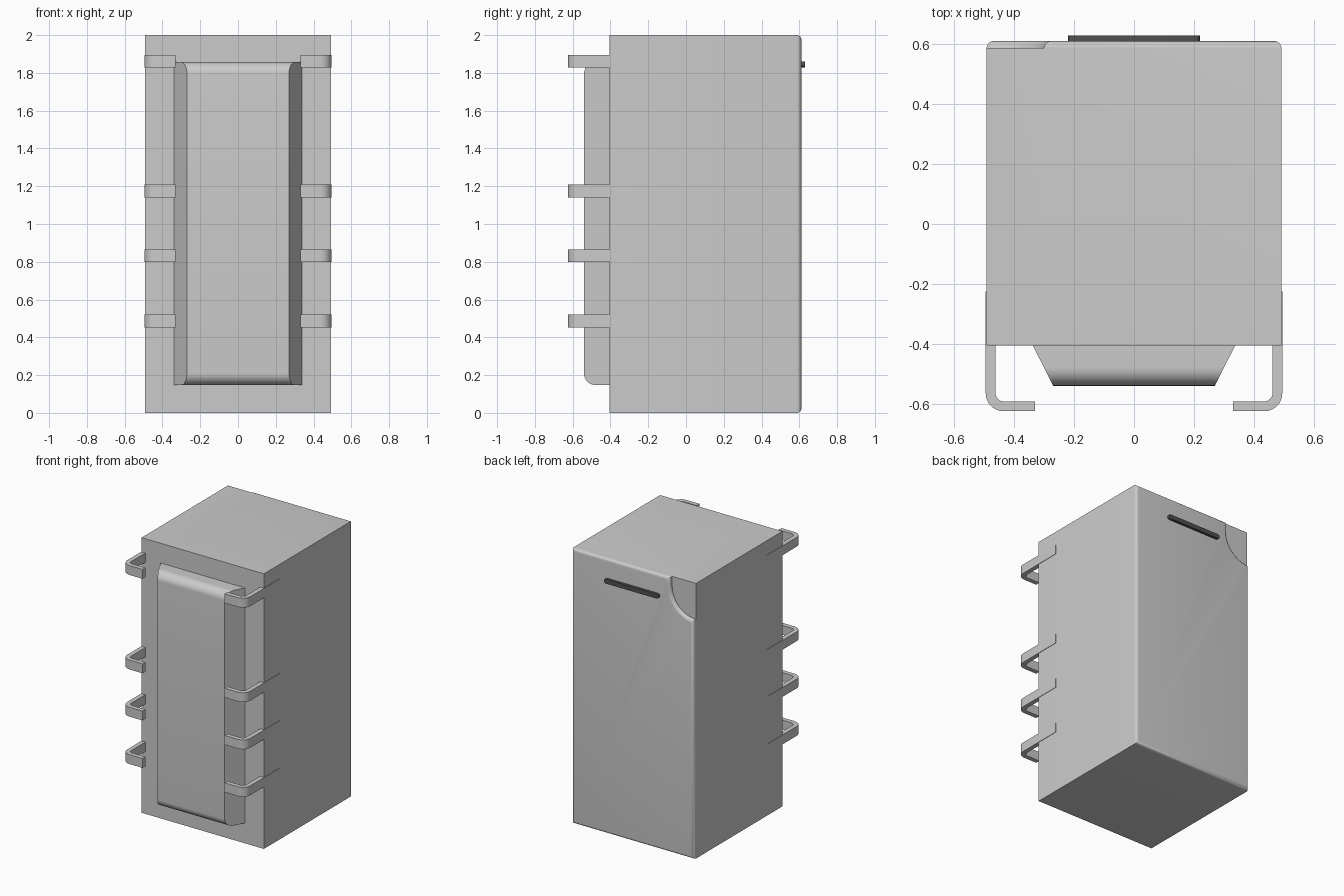
import bpy, bmesh
from math import sin, cos, pi, sqrt, acos

if "Cube" in bpy.data.objects:
    bpy.data.objects.remove(bpy.data.objects["Cube"])

W, H = 0.492, 2.0             # body half width and height
Y_FRONT, Y_STEP = -0.405, 0.587
FILLET = 0.024


def finish(name, bm, smooth=True):
    bmesh.ops.remove_doubles(bm, verts=bm.verts, dist=1e-5)
    bmesh.ops.recalc_face_normals(bm, faces=bm.faces)
    mesh = bpy.data.meshes.new(name)
    bm.to_mesh(mesh)
    bm.free()
    ob = bpy.data.objects.new(name, mesh)
    bpy.context.collection.objects.link(ob)
    if smooth:
        bpy.ops.object.select_all(action='DESELECT')
        ob.select_set(True)
        bpy.context.view_layer.objects.active = ob
        bpy.ops.object.shade_smooth_by_angle(angle=0.6)
    return ob


def loft(bm, rings, cap_start=True, cap_end=True):
    loops = [[bm.verts.new(p) for p in ring] for ring in rings]
    n = len(loops[0])
    for a, b in zip(loops, loops[1:]):
        for i in range(n):
            j = (i + 1) % n
            bm.faces.new((a[i], a[j], b[j], b[i]))
    if cap_start:
        bm.faces.new(loops[0])
    if cap_end:
        bm.faces.new(loops[-1])


def arc(cx, cy, r, a0, a1, n=8):
    return [(cx + r * cos(a0 + (a1 - a0) * i / n),
             cy + r * sin(a0 + (a1 - a0) * i / n)) for i in range(n + 1)]


# Body: box with a raised, rounded back plate that leaves a corner notch
NOTCH_R, NOTCH_Z = 0.192, 1.93


def notch_edge(d):
    r = NOTCH_R + d
    return [(-W + r, H - d)] + arc(-W, NOTCH_Z, r, 0, -acos(d / r), 16)


def plate_outline(d):
    return [(-W + d, d), (W - d, d), (W - d, H - d)] + notch_edge(d)


def at_y(points, y):
    return [(x, y, z) for x, z in points]


bm = bmesh.new()
box = [(-W, 0), (W, 0), (W, H), (-W + NOTCH_R, H), (-W, H), (-W, NOTCH_Z - NOTCH_R)]
loft(bm, [at_y(box, Y_FRONT), at_y(box, Y_STEP)], cap_end=False)
bm.faces.new([bm.verts.new(p) for p in at_y([(-W, H)] + notch_edge(0), Y_STEP)])
steps = [i / 6 * pi / 2 for i in range(7)]
loft(bm, [at_y(plate_outline(FILLET * (1 - cos(t))), Y_STEP + FILLET * sin(t))
          for t in steps], cap_start=False)
finish("relay_body", bm)

# Front ridge: rounded top and bottom, slanted sides
R, Y_RIDGE, Z0, Z1 = 0.062, -0.54, 0.147, 1.857
profile = ([(Y_FRONT, Z0)] + arc(Y_RIDGE + R, Z0 + R, R, -pi / 2, -pi, 10)
           + arc(Y_RIDGE + R, Z1 - R, R, pi, pi / 2, 10) + [(Y_FRONT, Z1)])
bm = bmesh.new()
loft(bm, [[(s * (0.338 - 0.068 * (Y_FRONT - y) / 0.135), y, z) for y, z in profile]
          for s in (-1, 1)])
finish("front_ridge", bm)

# Bent terminal pins, four per side
X_OUT, T, Y_TIP, RO = 0.495, 0.033, -0.625, 0.06
pin = ([(X_OUT - T, -0.225), (X_OUT, -0.225)]
       + arc(X_OUT - RO, Y_TIP + RO, RO, 0, -pi / 2)
       + [(0.33, Y_TIP), (0.33, Y_TIP + T)]
       + arc(X_OUT - RO, Y_TIP + RO, RO - T, -pi / 2, 0))
for i, z in enumerate((0.487, 0.832, 1.175, 1.862)):
    for side, s in (("left", -1), ("right", 1)):
        bm = bmesh.new()
        loft(bm, [[(s * x, y, z + dz) for x, y in pin] for dz in (-0.034, 0.034)])
        finish(f"{side}_pin_{i + 1}", bm)

# Dark raised orientation bar on the back
hr, hx, zc = 0.016, 0.204, 1.845
slot = arc(hx, zc, hr, -pi / 2, pi / 2) + arc(-hx, zc, hr, pi / 2, 3 * pi / 2)
bm = bmesh.new()
loft(bm, [at_y(slot, 0.605), at_y(slot, 0.63)])
bar = finish("back_marker_bar", bm)
dark = bpy.data.materials.new("dark_grey")
dark.diffuse_color = (0.08, 0.08, 0.08, 1)
dark.use_nodes = True
dark.node_tree.nodes["Principled BSDF"].inputs["Base Color"].default_value = dark.diffuse_color
bar.data.materials.append(dark)
